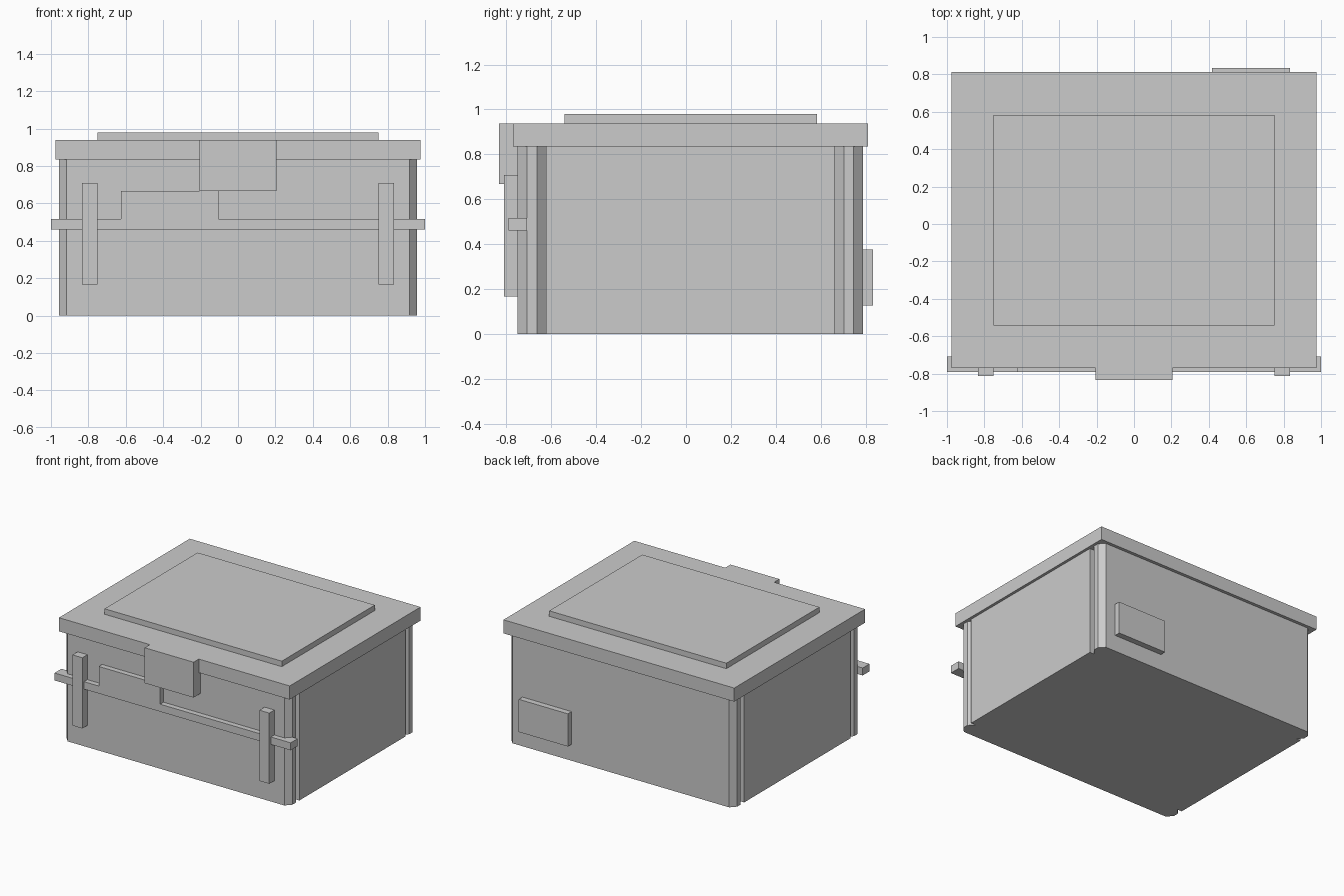
import bpy
import bmesh
from mathutils import Vector

cube = bpy.data.objects.get("Cube")
if cube:
    bpy.data.objects.remove(cube, do_unlink=True)

grey = bpy.data.materials.new("plain grey")
grey.use_nodes = True
COLOUR = (0.6, 0.6, 0.6, 1)
grey.diffuse_color = COLOUR
grey.node_tree.nodes["Principled BSDF"].inputs["Base Color"].default_value = COLOUR


def prism(name, outline, offset):
    """Extrude a closed outline of 3D points along an offset."""
    bm = bmesh.new()
    face = bm.faces.new([bm.verts.new(p) for p in outline])
    result = bmesh.ops.extrude_face_region(bm, geom=[face], use_keep_orig=True)
    moved = [e for e in result["geom"] if isinstance(e, bmesh.types.BMVert)]
    bmesh.ops.translate(bm, verts=moved, vec=Vector(offset))
    bmesh.ops.recalc_face_normals(bm, faces=bm.faces)
    mesh = bpy.data.meshes.new(name)
    bm.to_mesh(mesh)
    bm.free()
    mesh.materials.append(grey)
    obj = bpy.data.objects.new(name, mesh)
    bpy.context.collection.objects.link(obj)
    return obj


def box(name, x, y, z):
    corners = [(x[0], y[0], z[0]), (x[1], y[0], z[0]),
               (x[1], y[1], z[0]), (x[0], y[1], z[0])]
    return prism(name, corners, (0, 0, z[1] - z[0]))


# Body: chamfered corner ribs, each parted from the side wall by a notch
INNER, OUTER = 0.917, 0.956
side = [(INNER, -0.75), (OUTER, -0.708), (OUTER, -0.665), (INNER, -0.623),
        (OUTER, -0.623), (OUTER, 0.662),
        (INNER, 0.662), (OUTER, 0.705), (OUTER, 0.747), (INNER, 0.788)]
outline = side + [(-x, y) for x, y in reversed(side)]
prism("body", [(x, y, 0) for x, y in outline], (0, 0, 0.84))

# Lid and raised top panel
box("lid", (-0.977, 0.977), (-0.77, 0.812), (0.834, 0.938))
box("lid_panel", (-0.75, 0.75), (-0.542, 0.583), (0.938, 0.98))

# Front latch, flush with the lid top
box("latch", (-0.207, 0.207), (-0.833, -0.745), (0.667, 0.938))

# Cross bar with a stepped block behind the latch
bar = [(-1, 0.46), (1, 0.46), (1, 0.517), (-0.105, 0.517),
       (-0.105, 0.667), (-0.625, 0.667), (-0.625, 0.517), (-1, 0.517)]
prism("cross_bar", [(x, -0.791, z) for x, z in bar], (0, 0.083, 0))

# Upright brackets holding the bar
for label, s in (("left", 1), ("right", -1)):
    box(label + "_bracket", sorted((s * 0.75, s * 0.833)), (-0.812, -0.745), (0.167, 0.708))

# Plate on the back wall
box("back_plate", (0.417, 0.833), (0.78, 0.833), (0.126, 0.376))
